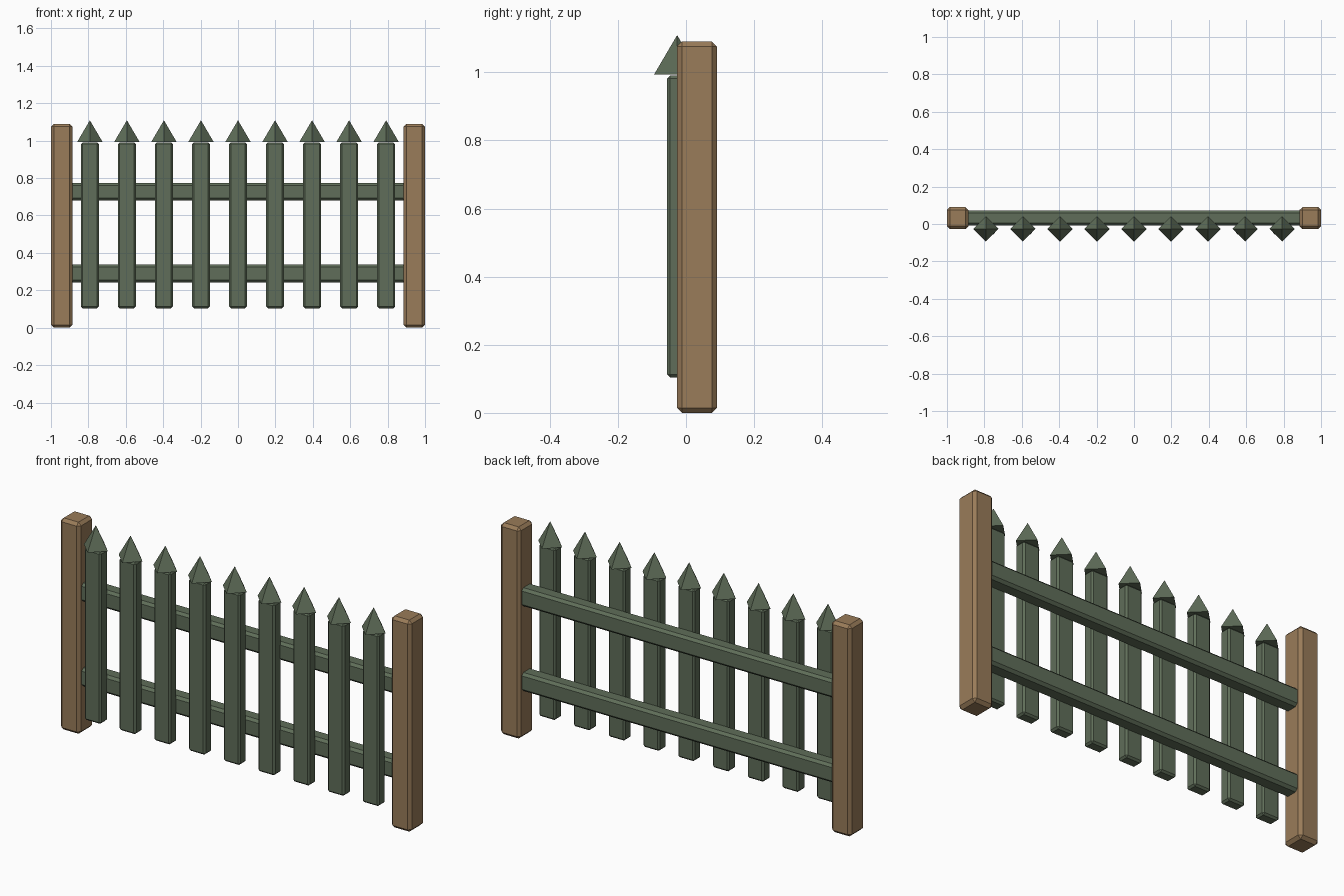
import bpy

if "Cube" in bpy.data.objects:
    bpy.data.objects.remove(bpy.data.objects["Cube"])

def material(name, rgb):
    m = bpy.data.materials.new(name)
    m.diffuse_color = (*rgb, 1)
    m.use_nodes = True
    m.node_tree.nodes["Principled BSDF"].inputs["Base Color"].default_value = m.diffuse_color
    return m

WOOD = material("brown_wood", (0.32, 0.20, 0.10))
GREEN = material("green_paint", (0.115, 0.155, 0.10))
POST_Y, PICKET_Y = 0.032, -0.026

def beam(name, loc, size, bevel, mat):
    """Box with a single flat chamfer on every edge."""
    bpy.ops.mesh.primitive_cube_add(size=1, location=loc)
    ob = bpy.context.object
    ob.name = name
    ob.scale = size
    bpy.ops.object.transform_apply(location=False, rotation=False, scale=True)
    mod = ob.modifiers.new("chamfer", 'BEVEL')
    mod.width = bevel
    mod.segments = 1
    ob.data.materials.append(mat)
    return ob

# End posts
for side, label in ((-1, "left"), (1, "right")):
    beam(f"{label}_post", (side * 0.943, POST_Y, 0.545), (0.114, 0.118, 1.09), 0.015, WOOD)

# Horizontal rails, running through the posts
for label, z in (("lower", 0.29), ("upper", 0.727)):
    beam(f"{label}_rail", (0, POST_Y, z), (1.998, 0.078, 0.095), 0.013, GREEN)

# Pickets with four-sided pointed tips
for i in range(9):
    x = (i - 4) * 0.198
    beam(f"picket_{i + 1}", (x, PICKET_Y, 0.547), (0.095, 0.06, 0.886), 0.009, GREEN)
    bpy.ops.mesh.primitive_cone_add(vertices=4, radius1=0.068, depth=0.116,
                                    location=(x, PICKET_Y, 1.051))
    tip = bpy.context.object
    tip.name = f"picket_tip_{i + 1}"
    tip.data.materials.append(GREEN)
